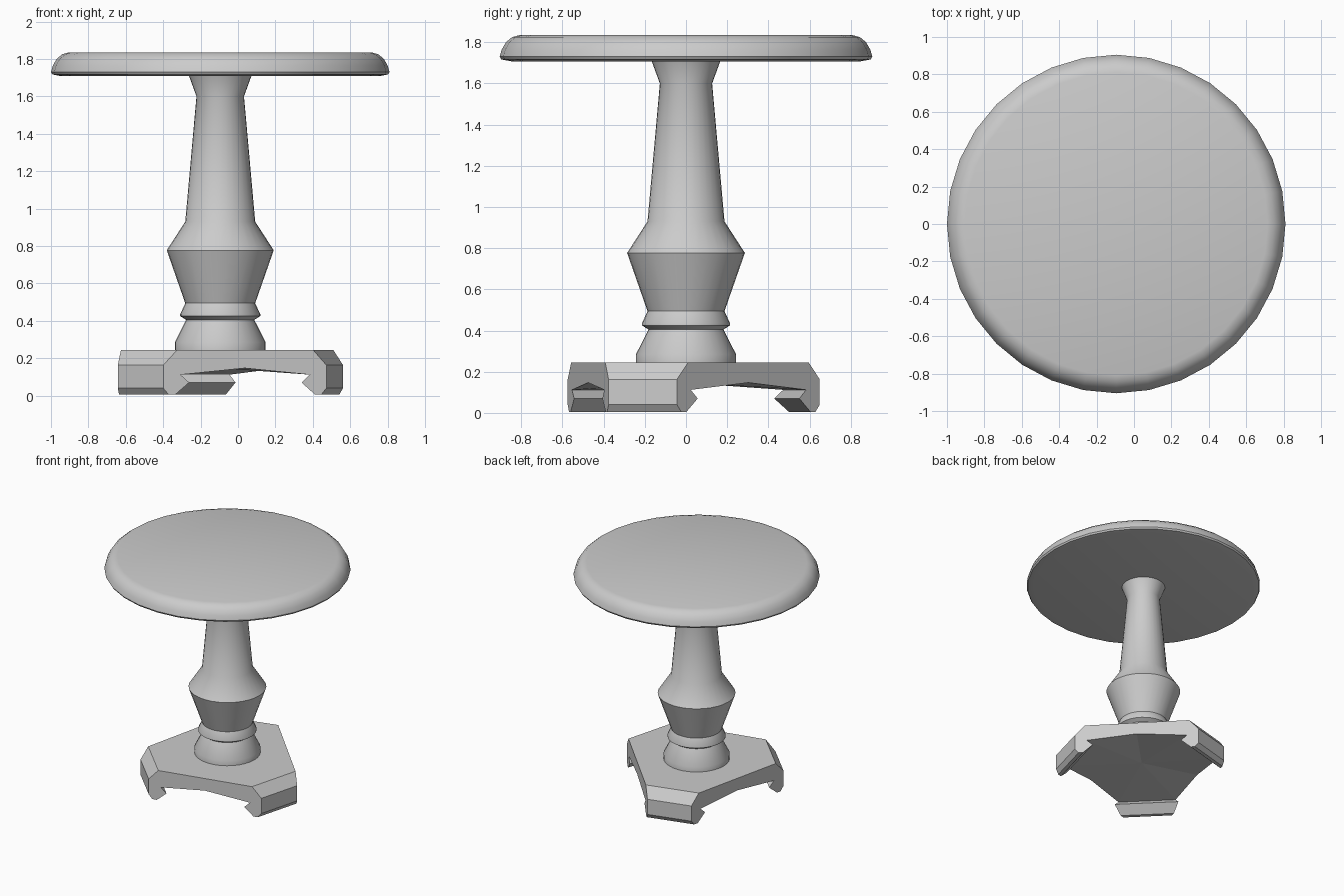
import bpy, bmesh
from math import sin, cos, pi, radians
from mathutils import Vector

if "Cube" in bpy.data.objects:
    bpy.data.objects.remove(bpy.data.objects["Cube"])

AX = -0.095  # x of the table's vertical axis


def finish(name, bm, smooth):
    bmesh.ops.recalc_face_normals(bm, faces=bm.faces)
    me = bpy.data.meshes.new(name)
    bm.to_mesh(me)
    bm.free()
    ob = bpy.data.objects.new(name, me)
    bpy.context.collection.objects.link(ob)
    ob.location.x = AX
    if smooth:
        bpy.ops.object.select_all(action='DESELECT')
        ob.select_set(True)
        bpy.context.view_layer.objects.active = ob
        bpy.ops.object.shade_smooth_by_angle(angle=radians(35))
    return ob


def lathe(name, profile, sides=32):
    bm = bmesh.new()
    rings = [[bm.verts.new((r * cos(2 * pi * i / sides), r * sin(2 * pi * i / sides), z))
              for i in range(sides)] for r, z in profile]
    for a, b in zip(rings, rings[1:]):
        for i in range(sides):
            j = (i + 1) % sides
            bm.faces.new((a[i], a[j], b[j], b[i]))
    bm.faces.new(rings[0])
    bm.faces.new(rings[-1])
    return finish(name, bm, True)


# Round top with a rounded-over rim
lathe("table_top", [(0.85, 1.708), (0.897, 1.717), (0.905, 1.73), (0.895, 1.765),
                    (0.875, 1.80), (0.845, 1.825), (0.81, 1.835)])

# Turned column
lathe("column", [(0.243, 0.235), (0.243, 0.285), (0.182, 0.405), (0.214, 0.425),
                 (0.214, 0.435), (0.187, 0.494), (0.286, 0.777), (0.187, 0.93),
                 (0.127, 1.60), (0.168, 1.712)])

# Three-footed base: foot face centres, facing angles, half width
feet = [((0.612, -0.21), -15), ((-0.18, 0.605), 105), ((-0.426, -0.453), 225)]
W = 0.172
# Foot section: inset from the outer face, height
section = [(0.065, 0.245), (0, 0.163), (0, 0.04), (0.025, 0.005), (0.055, 0.005),
           (0.12, 0.07), (0.08, 0.112)]

bm = bmesh.new()
right, left, normals = [], [], []
for (x, y), deg in feet:
    a = radians(deg)
    n, t = Vector((cos(a), sin(a))), Vector((-sin(a), cos(a)))
    normals.append(n)
    left.append(Vector((x, y)) - t * W)
    right.append(Vector((x, y)) + t * W)


def edge_run(corner, target, n):
    """Foot section swept along the straight side line of the base."""
    d = (target - corner).normalized()
    k = -1 / d.dot(n)
    return [bm.verts.new((*(corner + d * s * k), z)) for s, z in section]


runs_r = [edge_run(right[i], left[(i + 1) % 3], normals[i]) for i in range(3)]
runs_l = [edge_run(left[i], right[i - 1], normals[i]) for i in range(3)]
mids = [bm.verts.new((*((right[i] + left[(i + 1) % 3]) / 2), 0.147)) for i in range(3)]
hub = bm.verts.new((0, -0.02, 0.147))

top, under = [], []
for i in range(3):
    r, l, nxt = runs_r[i], runs_l[i], runs_l[(i + 1) % 3]
    for k in range(len(section) - 1):           # foot faces
        bm.faces.new((l[k], r[k], r[k + 1], l[k + 1]))
    bm.faces.new(r + [mids[i]] + nxt[::-1])     # arched side
    top += [l[0], r[0]]
    under += [l[-1], r[-1], mids[i]]
bm.faces.new(top)
for a, b in zip(under, under[1:] + under[:1]):  # vaulted underside
    bm.faces.new((hub, a, b))
finish("footed_base", bm, False)
